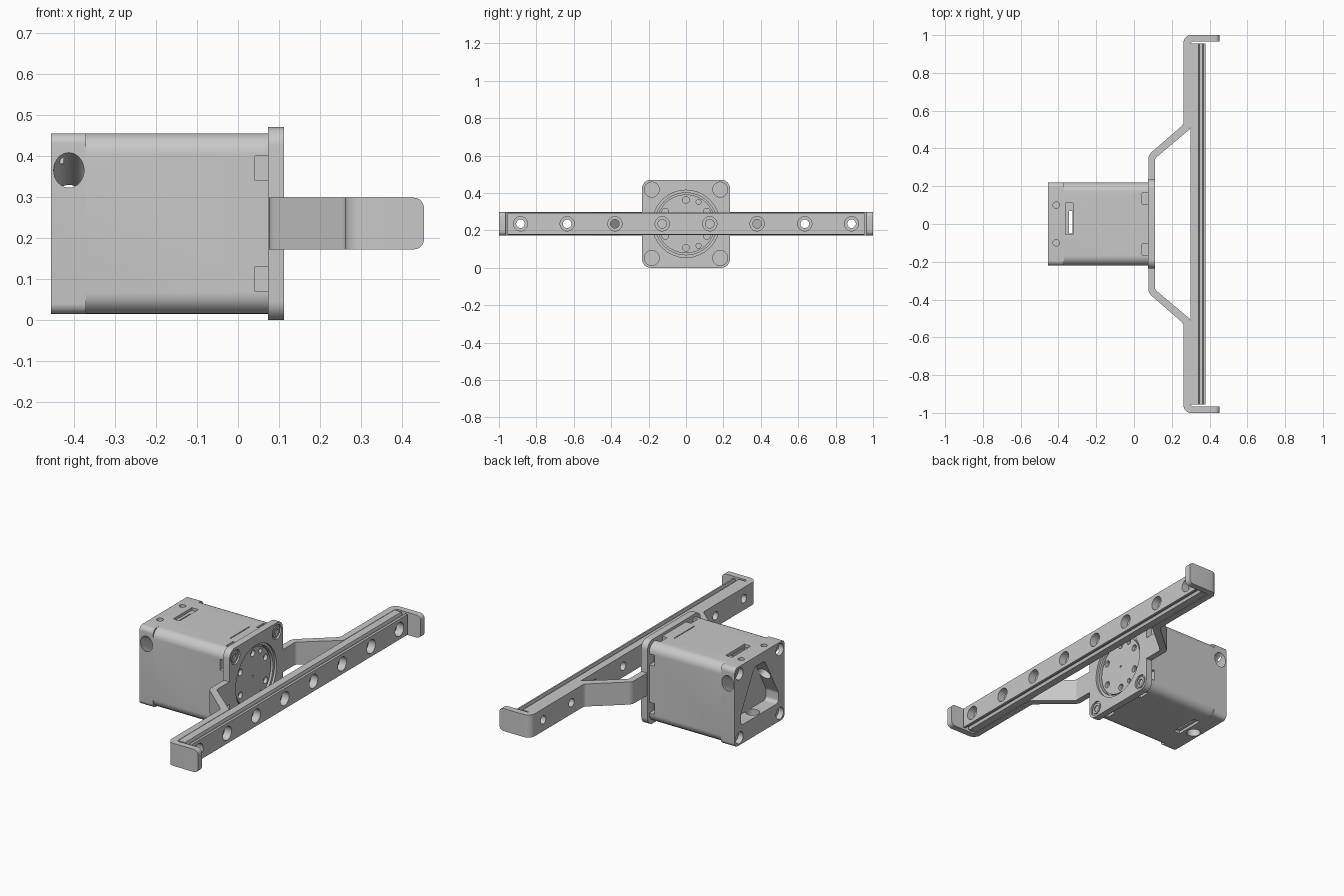
import bpy, bmesh, math
from mathutils import Vector

if "Cube" in bpy.data.objects:
    bpy.data.objects.remove(bpy.data.objects["Cube"])

ZC = 0.235          # height of the motor axis
BACK, SEAM, FRONT, FACE = -0.455, -0.37, 0.073, 0.112
SIGNS = (-1, 1)

COLOUR = (0.58, 0.58, 0.58, 1)
grey = bpy.data.materials.new("satin grey")
grey.use_nodes = True
grey.diffuse_color = COLOUR
grey.node_tree.nodes["Principled BSDF"].inputs["Base Color"].default_value = COLOUR
parts = []


def fillet(corners, steps=6):
    """Round a closed 2D outline; each corner is (u, v, radius)."""
    out = []
    for i, (u, v, r) in enumerate(corners):
        p = Vector((u, v))
        if r == 0:
            out.append(p)
            continue
        a = (Vector(corners[i - 1][:2]) - p).normalized()
        b = (Vector(corners[(i + 1) % len(corners)][:2]) - p).normalized()
        half = math.acos(max(-1, min(1, a.dot(b)))) / 2
        c = p + (a + b).normalized() * r / math.sin(half)
        t = r / math.tan(half)
        v0, v1 = p + a * t - c, p + b * t - c
        # sweep the arc by blending the two radii and resetting the length
        for k in range(steps + 1):
            out.append(c + v0.lerp(v1, k / steps).normalized() * r)
    return out


def rounded_square(h, r):
    return fillet([(-h, ZC - h, r), (h, ZC - h, r), (h, ZC + h, r), (-h, ZC + h, r)])


def circle(u, v, r, n=32):
    return [(u + r * math.cos(2 * math.pi * k / n), v + r * math.sin(2 * math.pi * k / n))
            for k in range(n)]


def prism(name, outline, axis, a, b):
    """Extrude a 2D outline along an axis from a to b."""
    def place(p, t):
        return {"x": (t, p[0], p[1]), "y": (p[0], t, p[1]), "z": (p[0], p[1], t)}[axis]
    bm = bmesh.new()
    low = [bm.verts.new(place(p, a)) for p in outline]
    top = [bm.verts.new(place(p, b)) for p in outline]
    n = len(low)
    bm.faces.new(low)
    bm.faces.new(top)
    for i in range(n):
        j = (i + 1) % n
        bm.faces.new((low[i], low[j], top[j], top[i]))
    bmesh.ops.recalc_face_normals(bm, faces=bm.faces)
    mesh = bpy.data.meshes.new(name)
    bm.to_mesh(mesh)
    bm.free()
    mesh.materials.append(grey)
    obj = bpy.data.objects.new(name, mesh)
    bpy.context.collection.objects.link(obj)
    return obj


def part(*args):
    obj = prism(*args)
    parts.append(obj)
    return obj


def hole(axis, u, v, r, a, b):
    return prism("cutter", circle(u, v, r), axis, a, b)


def block(x0, x1, y0, y1, z0, z1):
    return prism("cutter", [(x0, y0), (x1, y0), (x1, y1), (x0, y1)], "z", z0, z1)


def carve(obj, cutters):
    """Subtract the cutters, bake the result and discard them."""
    for c in cutters:
        c.hide_render = True
        m = obj.modifiers.new("cut", "BOOLEAN")
        m.operation, m.solver, m.object = "DIFFERENCE", "EXACT", c
    graph = bpy.context.evaluated_depsgraph_get()
    mesh = bpy.data.meshes.new_from_object(obj.evaluated_get(graph))
    obj.modifiers.clear()
    obj.data = mesh
    for c in cutters:
        bpy.data.objects.remove(c)


# Motor housing with fastener notches on all four sides and a cable slot
housing = part("motor_housing", rounded_square(0.22, 0.05), "x", SEAM, FRONT)
cuts = [block(-0.345, -0.325, -0.05, 0.07, -0.1, 0.6),
        block(0.006, 0.011, -0.085, 0.09, ZC + 0.215, 0.6)]
for s in SIGNS:
    lo, hi = sorted((s * 0.205, s * 0.3))
    cuts.append(block(-0.362, -0.322, -0.055, 0.11, ZC + lo, ZC + hi))
    for t in SIGNS:
        n0, n1 = t * 0.135 - 0.03, t * 0.135 + 0.03
        lo, hi = sorted((s * 0.18, s * 0.3))
        cuts.append(block(0.042, 0.2, lo, hi, ZC + n0, ZC + n1))
        cuts.append(block(0.042, 0.2, n0, n1, ZC + lo, ZC + hi))
carve(housing, cuts)

# End cap: tapered pocket, corner screws, slanted cable ports
cap = part("end_cap", rounded_square(0.22, 0.025), "x", BACK, SEAM)
pocket = fillet([(-0.165, 0.12, 0.02), (0.165, 0.12, 0.02), (0.165, 0.18, 0.03),
                 (0.045, 0.4, 0.03), (-0.045, 0.4, 0.03), (-0.165, 0.18, 0.03)])
cuts = [prism("cutter", pocket, "x", BACK - 0.1, SEAM - 0.008),
        hole("z", -0.412, 0, 0.036, -0.1, 0.15)]
for s in SIGNS:
    cuts.append(hole("z", -0.412, s * 0.1, 0.017, ZC + 0.19, 0.6))
    port = hole("y", 0, 0, 0.037, -0.15, 0.14)
    port.location = (-0.412, s * 0.22, 0.365)
    port.rotation_euler.x = s * math.radians(30)
    cuts.append(port)
    for t in SIGNS:
        cuts.append(hole("x", s * 0.178, ZC + t * 0.178, 0.033, BACK - 0.1, BACK + 0.03))
carve(cap, cuts)

# Square mounting plate with a stepped bore and counterbored corners
plate = part("mounting_plate", rounded_square(0.235, 0.045), "x", FRONT, FACE)
cuts = [hole("x", 0, ZC, 0.166, 0, 0.2), hole("x", 0, ZC, 0.18, FACE - 0.012, 0.2)]
for s in SIGNS:
    for t in SIGNS:
        cuts.append(hole("x", s * 0.183, ZC + t * 0.183, 0.04, FACE - 0.01, 0.2))
carve(plate, cuts)
for s in SIGNS:
    for t in SIGNS:
        screw = part("corner_screw", circle(s * 0.183, ZC + t * 0.183, 0.03), "x",
                     FACE - 0.015, FACE - 0.003)
        carve(screw, [hole("x", s * 0.183, ZC + t * 0.183, 0.017, FACE - 0.01, 0.2)])

# Output disc with a ring of tapped holes
disc = part("output_disc", circle(0, ZC, 0.157, 64), "x", FRONT - 0.02, 0.092)
cuts = [hole("x", 0, ZC, 0.006, 0.07, 0.2)]
for k in range(6):
    ang = math.radians(90 + 60 * k)
    cuts.append(hole("x", 0.128 * math.cos(ang), ZC + 0.128 * math.sin(ang), 0.018, 0.062, 0.2))
for s in SIGNS:
    cuts.append(hole("x", 0.067, ZC + s * 0.117, 0.013, 0.062, 0.2))
carve(disc, cuts)

# Bent bracket arms, each ending in a rounded lip
Z0, Z1 = ZC - 0.063, ZC + 0.063
ARM = [(0.076, 0.23, 0), (0.076, 0.365, 0.045), (0.262, 0.527, 0.03), (0.262, 1, 0.04),
       (0.453, 1, 0), (0.453, 0.965, 0), (0.299, 0.965, 0.012), (0.299, 0.505, 0.02),
       (0.111, 0.347, 0.02), (0.111, 0.23, 0)]
for s, side in ((-1, "front"), (1, "back")):
    arm = part(side + "_bracket", fillet([(x, s * y, r) for x, y, r in ARM]), "z", Z0, Z1)
    bm = bmesh.new()
    bm.from_mesh(arm.data)
    tips = [e for e in bm.edges if all(v.co.x > 0.45 for v in e.verts)
            and abs(e.verts[0].co.y - e.verts[1].co.y) > 0.01]
    bmesh.ops.bevel(bm, geom=tips, offset=0.025, segments=5, profile=0.5, affect="EDGES")
    bm.to_mesh(arm.data)
    bm.free()
    carve(arm, [hole("x", s * y, ZC, 0.023, 0.2, 0.4) for y in (0.635, 0.885)])

# Grooved guide rail with counterbored holes
half = [(0.299, 0.061), (0.341, 0.061), (0.346, 0.045), (0.363, 0.045), (0.367, 0.059), (0.378, 0.057)]
profile = [(x, ZC + z) for x, z in half] + [(x, ZC - z) for x, z in reversed(half)]
rail = part("guide_rail", profile, "y", -0.955, 0.955)
cuts = []
for s in SIGNS:
    for y in (0.127, 0.38, 0.635, 0.885):
        cuts.append(hole("x", s * y, ZC, 0.023, 0.2, 0.5))
        cuts.append(hole("x", s * y, ZC, 0.038, 0.335, 0.5))
carve(rail, cuts)

# Smooth shading with crisp edges
bpy.ops.object.select_all(action="DESELECT")
for obj in parts:
    obj.select_set(True)
bpy.context.view_layer.objects.active = rail
bpy.ops.object.shade_smooth_by_angle(angle=math.radians(30))
